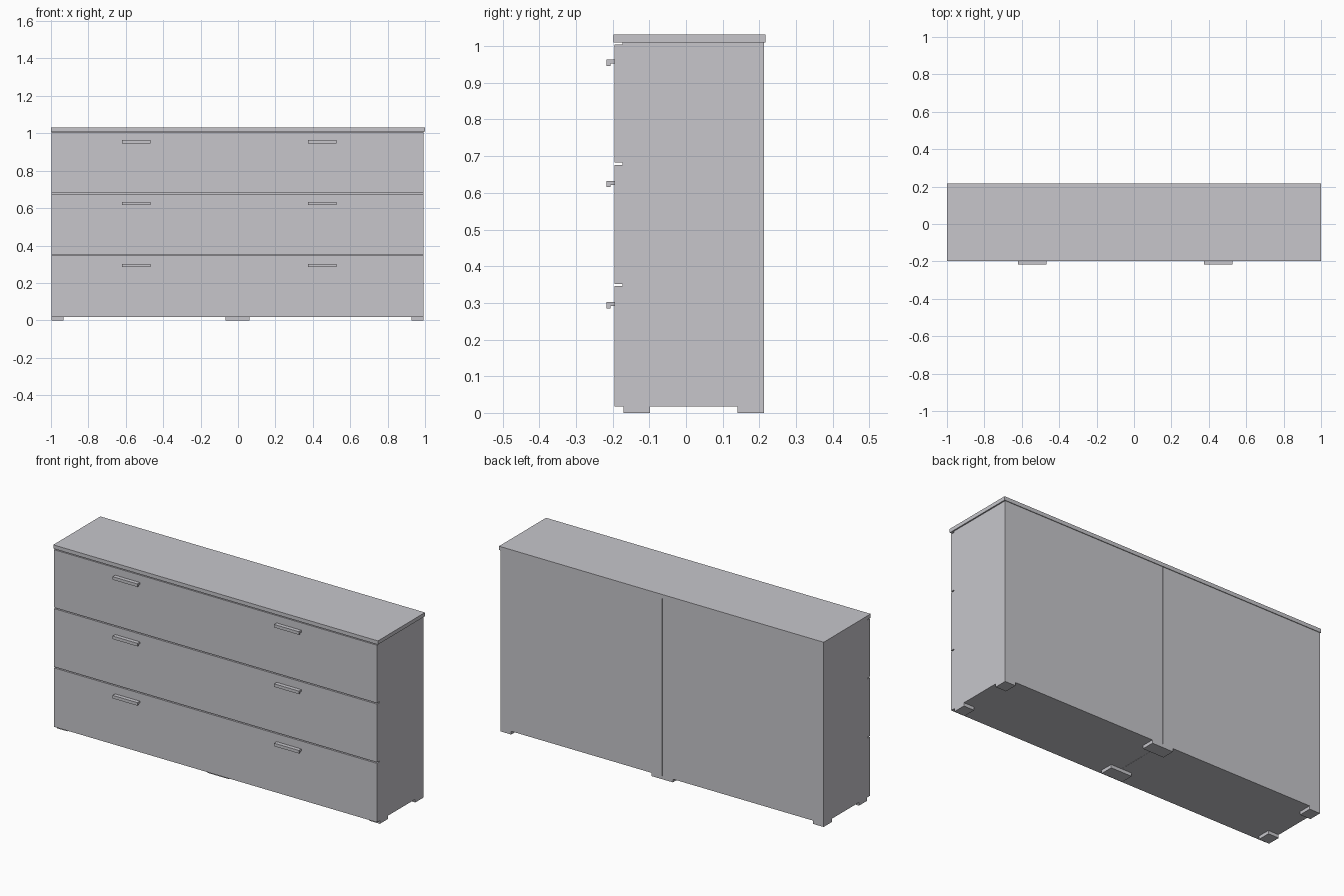
import bpy
import bmesh

if "Cube" in bpy.data.objects:
    bpy.data.objects.remove(bpy.data.objects["Cube"])

grey = bpy.data.materials.new("light_grey")
grey.diffuse_color = (0.57, 0.565, 0.60, 1)
grey.use_nodes = True
grey.node_tree.nodes["Principled BSDF"].inputs["Base Color"].default_value = grey.diffuse_color


def finish(name, bm):
    bmesh.ops.recalc_face_normals(bm, faces=bm.faces)
    me = bpy.data.meshes.new(name)
    bm.to_mesh(me)
    bm.free()
    me.materials.append(grey)
    ob = bpy.data.objects.new(name, me)
    bpy.context.collection.objects.link(ob)
    return ob


def box(name, x0, x1, y0, y1, z0, z1):
    bm = bmesh.new()
    bmesh.ops.create_cube(bm, size=1)
    for v in bm.verts:
        v.co = (x1 if v.co.x > 0 else x0,
                y1 if v.co.y > 0 else y0,
                z1 if v.co.z > 0 else z0)
    return finish(name, bm)


def handle(name, x0, x1, z):
    # L-shaped pull: flat bar with a lip hanging down at the front
    prof = [(-0.195, z), (-0.217, z), (-0.217, z - 0.017),
            (-0.206, z - 0.017), (-0.206, z - 0.011), (-0.195, z - 0.011)]
    bm = bmesh.new()
    face = bm.faces.new([bm.verts.new((x0, y, h)) for y, h in prof])
    ext = bmesh.ops.extrude_face_region(bm, geom=[face], use_keep_orig=True)
    for v in ext["geom"]:
        if isinstance(v, bmesh.types.BMVert):
            v.co.x = x1
    return finish(name, bm)


LEFT, MID, RIGHT = -0.997, -0.003, 0.993
FRONT, BACK = -0.195, 0.213

# Worktop
box("top_panel", -1.0, 1.0, -0.197, 0.217, 1.01, 1.031)

# Two carcass halves side by side
box("carcass_left", LEFT, MID - 0.0005, FRONT + 0.022, BACK, 0.018, 1.01)
box("carcass_right", MID + 0.0005, RIGHT, FRONT + 0.022, BACK, 0.018, 1.01)

# Drawer fronts, with two pulls each
for i, (z0, z1) in enumerate([(0.018, 0.346), (0.352, 0.676), (0.682, 1.004)]):
    box(f"drawer_front_{i}", LEFT, RIGHT, FRONT, FRONT + 0.022, z0, z1)
    for side, x in (("left", -0.62), ("right", 0.375)):
        handle(f"handle_{side}_{i}", x, x + 0.152, 0.302 + 0.3305 * i)

# Flat feet: corners and a wider pair in the middle
for side, x0, x1 in (("left", LEFT, -0.932), ("middle", -0.068, 0.062),
                     ("right", 0.928, RIGHT)):
    box(f"front_foot_{side}", x0, x1, -0.17, -0.098, 0, 0.018)
    box(f"back_foot_{side}", x0, x1, 0.141, BACK, 0, 0.018)
